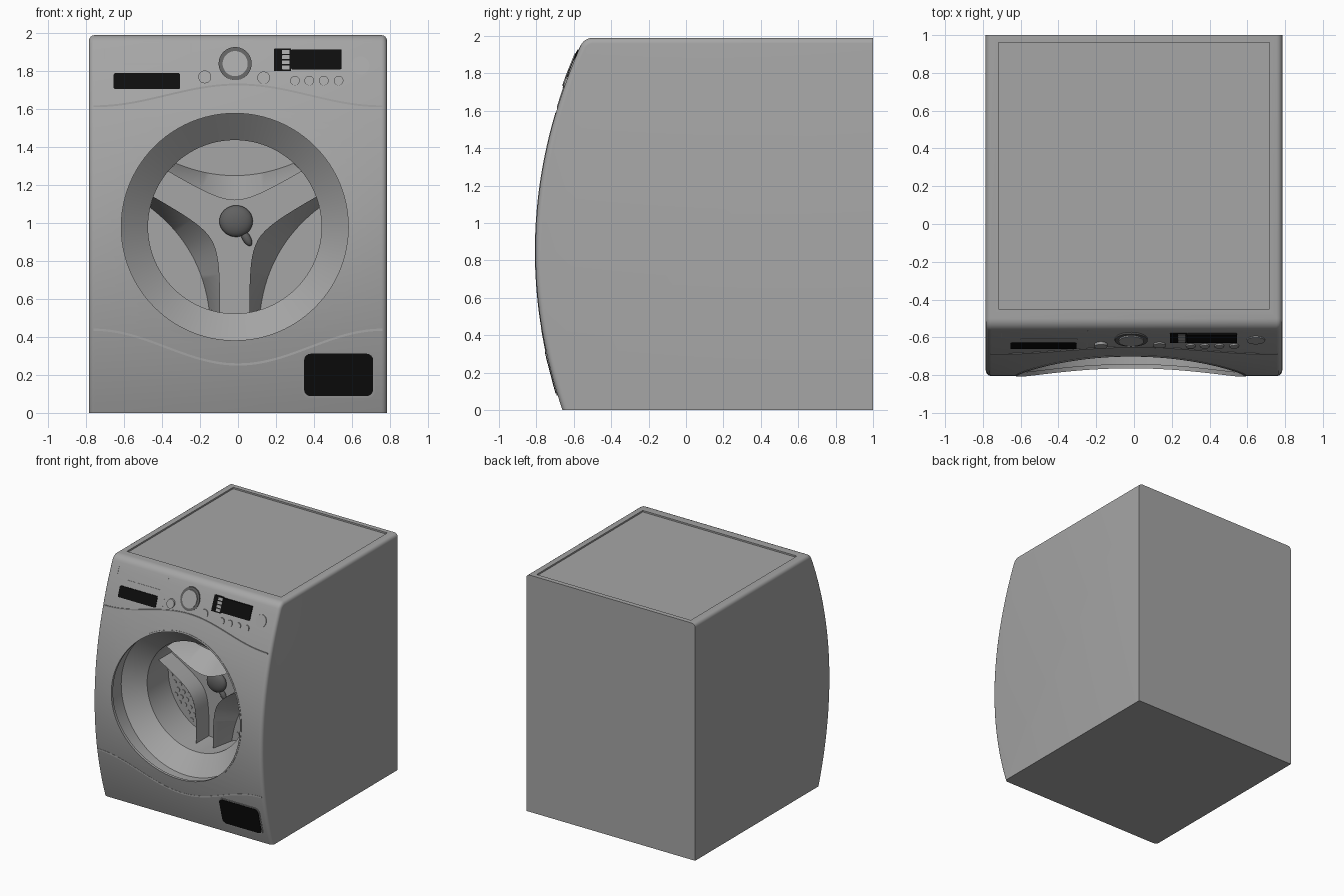
import bpy, bmesh, math
from mathutils import Vector, Matrix

if "Cube" in bpy.data.objects:
    bpy.data.objects.remove(bpy.data.objects["Cube"])

CX, CZ = -0.017, 0.98          # drum centre
DRUM_Y = -0.25                 # drum back wall


def material(name, v):
    m = bpy.data.materials.new(name)
    m.diffuse_color = (v, v, v, 1)
    m.use_nodes = True
    m.node_tree.nodes["Principled BSDF"].inputs["Base Color"].default_value = m.diffuse_color
    return m


GREY = material("body_grey", 0.38)
DARK = material("dark_grey", 0.12)
BLACK = material("black", 0.004)


def front(z):
    """y of the bowed front at height z"""
    return -0.805 + (z - 0.85) ** 2 / 5


def make(name, verts, faces, mat, smooth=True):
    me = bpy.data.meshes.new(name)
    me.from_pydata(verts, [], faces)
    bm = bmesh.new()
    bm.from_mesh(me)
    bmesh.ops.recalc_face_normals(bm, faces=bm.faces)
    bm.to_mesh(me)
    bm.free()
    me.materials.append(mat)
    ob = bpy.data.objects.new(name, me)
    bpy.context.collection.objects.link(ob)
    if smooth:
        smooth_obj(ob)
    return ob


def smooth_obj(ob):
    bpy.ops.object.select_all(action='DESELECT')
    ob.select_set(True)
    bpy.context.view_layer.objects.active = ob
    bpy.ops.object.shade_smooth_by_angle(angle=math.radians(30))


def loft(rings, cap=True):
    """closed rings of equal length -> verts, faces"""
    n = len(rings[0])
    verts = [p for r in rings for p in r]
    faces = [(i * n + j, i * n + (j + 1) % n, (i + 1) * n + (j + 1) % n, (i + 1) * n + j)
             for i in range(len(rings) - 1) for j in range(n)]
    if cap:
        faces += [tuple(range(n)), tuple(range((len(rings) - 1) * n, len(rings) * n))]
    return verts, faces


def plate(name, pts, t, mat):
    """thin plate following the front, outline given in x,z"""
    return make(name, *loft([[(x, front(z) + 0.01, z) for x, z in pts],
                             [(x, front(z) - t, z) for x, z in pts]]), mat)


def circle(cx, cz, r, n=32):
    return [(cx + r * math.cos(2 * math.pi * i / n), cz + r * math.sin(2 * math.pi * i / n))
            for i in range(n)]


def rrect(x0, x1, z0, z1, r):
    pts = []
    for k, (cx, cz) in enumerate([(x1 - r, z1 - r), (x0 + r, z1 - r), (x0 + r, z0 + r), (x1 - r, z0 + r)]):
        for i in range(5):
            a = math.pi / 2 * (k + i / 4)
            pts.append((cx + r * math.cos(a), cz + r * math.sin(a)))
    return pts


def cut(ob, cutter):
    mod = ob.modifiers.new("cut", 'BOOLEAN')
    mod.operation = 'DIFFERENCE'
    mod.solver = 'EXACT'
    mod.object = cutter
    bpy.context.view_layer.objects.active = ob
    bpy.ops.object.modifier_apply(modifier=mod.name)
    bpy.data.objects.remove(cutter)


# cabinet: side profile lofted across x with rounded edges
def profile(x, d):
    pts = [(x, front(1.947 * i / 40) + d, 1.947 * i / 40) for i in range(40)]
    for i in range(7):
        a = math.radians(157 - 67 * i / 6)
        pts.append((x, -0.5 + (0.07 - d) * math.cos(a), 1.92 + (0.07 - d) * math.sin(a)))
    return pts + [(x, 1.0, 1.99 - d), (x, 1.0, 0)]


H, R = 0.785, 0.03
half = [(H - R + R * math.sin(math.radians(a)), R * (1 - math.cos(math.radians(a))))
        for a in (0, 22.5, 45, 67.5, 90)]
stations = [(-x, d) for x, d in reversed(half)] + half
cabinet = make("cabinet", *loft([profile(x, d) for x, d in stations]), GREY, False)

# door opening, funnel and drum cavity
steps = [(0.607, -1.1), (0.607, -0.66), (0.457, -0.53), (0.457, DRUM_Y)]
cut(cabinet, make("drum_cutter", *loft([[(x, y, z) for x, z in circle(CX, CZ, r, 96)]
                                        for r, y in steps]), GREY, False))
# recessed top panel
cut(cabinet, make("lid_cutter", *loft([[(-0.717, -0.45, z), (0.717, -0.45, z),
                                        (0.717, 0.96, z), (-0.717, 0.96, z)]
                                       for z in (1.977, 2.1)]), GREY, False))
smooth_obj(cabinet)


# seams: thin ribbons on the front
def ribbon(name, path, w):
    rings = [[(x, front(z) + 0.01, z - w), (x, front(z) - 0.003, z - w),
              (x, front(z) - 0.003, z + w), (x, front(z) + 0.01, z + w)] for x, z in path]
    make(name, *loft(rings), GREY)


xs = [-0.76 + 1.52 * i / 48 for i in range(49)]
bump = [0.5 + 0.5 * math.cos(math.pi * x / 0.76) for x in xs]
ribbon("upper_seam", [(x, 1.615 + 0.115 * b) for x, b in zip(xs, bump)], 0.005)
ribbon("lower_seam", [(x, 0.438 - 0.183 * b) for x, b in zip(xs, bump)], 0.006)

# door rim: fine raised ring round the opening
rim = []
for i in range(96):
    a = 2 * math.pi * i / 96
    c, s = math.cos(a), math.sin(a)
    rim.append([(CX + r * c, front(CZ + r * s) + o, CZ + r * s)
                for r, o in ((0.598, 0.02), (0.598, -0.003), (0.610, -0.003), (0.610, 0.01))])
make("door_rim", *loft(rim + rim[:1], False), GREY)

# control panel
plate("drawer_handle", rrect(-0.655, -0.305, 1.705, 1.79, 0.01), 0.004, BLACK)
plate("drawer_seam", rrect(-0.252, -0.244, 1.72, 1.95, 0.003), 0.002, GREY)
plate("drawer_line", rrect(-0.60, -0.30, 1.834, 1.840, 0.002), 0.002, GREY)
plate("drawer_mark", rrect(-0.705, -0.699, 1.865, 1.92, 0.002), 0.002, GREY)
plate("display", rrect(0.28, 0.545, 1.81, 1.915, 0.005), 0.009, BLACK)
plate("display_keypad", rrect(0.19, 0.28, 1.80, 1.92, 0.005), 0.005, BLACK)
for i in range(4):
    z = 1.81 + 0.027 * i
    plate("display_key", rrect(0.232, 0.272, z, z + 0.02, 0.002), 0.008, GREY)
plate("dial_ring", circle(-0.015, 1.84, 0.087, 48), 0.008, DARK)
plate("dial_cap", circle(-0.015, 1.84, 0.066, 48), 0.014, GREY)
plate("left_knob", circle(-0.175, 1.77, 0.034), 0.014, GREY)
plate("right_knob", circle(0.135, 1.765, 0.033), 0.008, GREY)
for x in (0.30, 0.375, 0.452, 0.53):
    plate("option_button", circle(x, 1.75, 0.025), 0.008, GREY)
plate("power_button", circle(0.645, 1.83, 0.048), 0.006, GREY)

# filter hatch
plate("hatch_frame", rrect(0.338, 0.722, 0.078, 0.322, 0.04), 0.005, GREY)
plate("hatch", rrect(0.348, 0.712, 0.088, 0.312, 0.035), 0.008, BLACK)

# drum back: three raised ribs with perforated fields behind them
def valley(x):
    return 0.06 + math.sqrt(0.08 ** 2 + (0.62 * x) ** 2)


def lens(x):
    return 0.27 + 0.065 * (x / 0.31) ** 2


for k in range(3):
    a = 2 * math.pi * k / 3
    ca, sa = math.cos(a), math.sin(a)

    def turn(x, y, z):
        return (CX + x * ca - z * sa, y, CZ + x * sa + z * ca)

    rows = []
    for i in range(25):
        t = -1 + i / 12
        xa, xb = 0.353 * t, 0.31 * t
        rows.append([turn(xa, DRUM_Y + 0.01, valley(xa)), turn(xa, -0.42, valley(xa)),
                     turn(xb, DRUM_Y - 0.003, lens(xb)), turn(xb, DRUM_Y + 0.01, lens(xb))])
    make("drum_rib", *loft(rows), GREY)
    for r in range(4):
        for c in range(-5, 6):
            x, z = (c + 0.5 * (r % 2)) * 0.064, 0.305 + 0.04 * r
            if z > lens(x) + 0.024 and math.hypot(x, z) < 0.435:
                disc = circle(x, z, 0.018, 16)
                make("drum_hole", *loft([[turn(p, y, q) for p, q in disc]
                                         for y in (DRUM_Y + 0.005, DRUM_Y - 0.005)]), GREY)


# hub cap with small tail
def ellipsoid(name, loc, size, tilt=0):
    me = bpy.data.meshes.new(name)
    bm = bmesh.new()
    bmesh.ops.create_uvsphere(bm, u_segments=32, v_segments=16, radius=1)
    bm.transform(Matrix.Translation(Vector(loc)) @ Matrix.Rotation(tilt, 4, 'Y')
                 @ Matrix.Diagonal((*size, 1)))
    bm.to_mesh(me)
    bm.free()
    me.materials.append(DARK)
    ob = bpy.data.objects.new(name, me)
    bpy.context.collection.objects.link(ob)
    smooth_obj(ob)


ellipsoid("hub_cap", (-0.01, -0.27, 1.01), (0.088, 0.04, 0.083))
ellipsoid("hub_tail", (0.045, -0.265, 0.92), (0.022, 0.02, 0.045), math.radians(-30))
